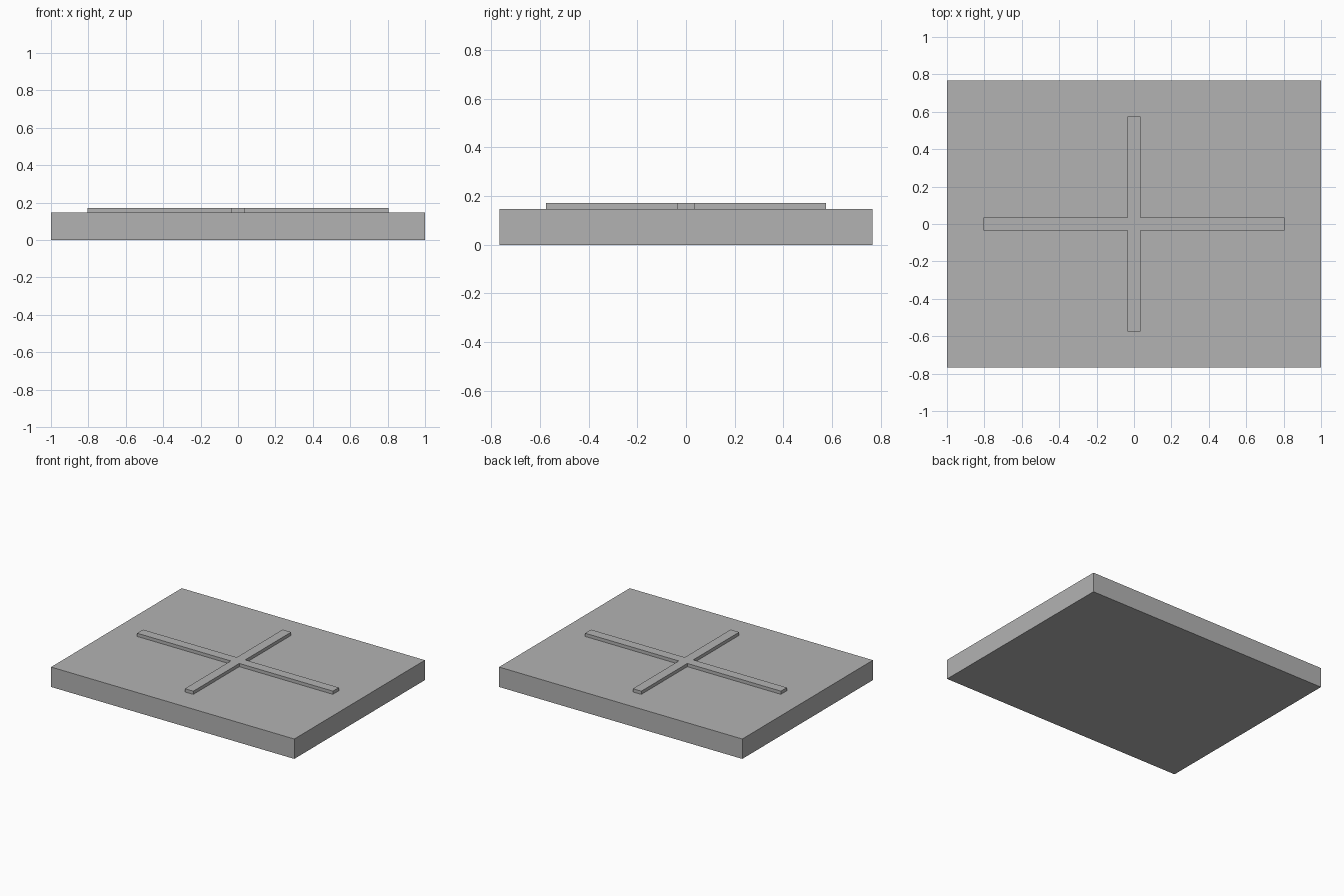
import bpy
import bmesh

cube = bpy.data.objects.get("Cube")
if cube:
    bpy.data.objects.remove(cube, do_unlink=True)

# Single flat grey
GREY = (0.45, 0.45, 0.45, 1.0)
grey = bpy.data.materials.new("plain grey")
grey.use_nodes = True
grey.diffuse_color = GREY
grey.node_tree.nodes["Principled BSDF"].inputs["Base Color"].default_value = GREY


def extrude_outline(name, points, bottom, top):
    """Closed prism from a counter-clockwise outline."""
    bm = bmesh.new()
    face = bm.faces.new([bm.verts.new((x, y, bottom)) for x, y in points])
    result = bmesh.ops.extrude_face_region(bm, geom=[face], use_keep_orig=True)
    for vert in result["geom"]:
        if isinstance(vert, bmesh.types.BMVert):
            vert.co.z = top
    bmesh.ops.recalc_face_normals(bm, faces=bm.faces)
    mesh = bpy.data.meshes.new(name)
    bm.to_mesh(mesh)
    bm.free()
    mesh.materials.append(grey)
    obj = bpy.data.objects.new(name, mesh)
    bpy.context.collection.objects.link(obj)
    return obj


BASE_X, BASE_Y, BASE_TOP = 1.0, 0.767, 0.148
ARM_X, ARM_Y, HALF_WIDTH, CROSS_TOP = 0.805, 0.575, 0.035, 0.172

# Base slab
extrude_outline("base_slab", [(-BASE_X, -BASE_Y), (BASE_X, -BASE_Y),
                              (BASE_X, BASE_Y), (-BASE_X, BASE_Y)], 0, BASE_TOP)

# Raised cross, one outline so the two bars share a clean top
w = HALF_WIDTH
quarter = [(ARM_X, w), (w, w), (w, ARM_Y)]
half = quarter + [(-x, y) for x, y in reversed(quarter)]
extrude_outline("raised_cross", half + [(-x, -y) for x, y in half], BASE_TOP, CROSS_TOP)
